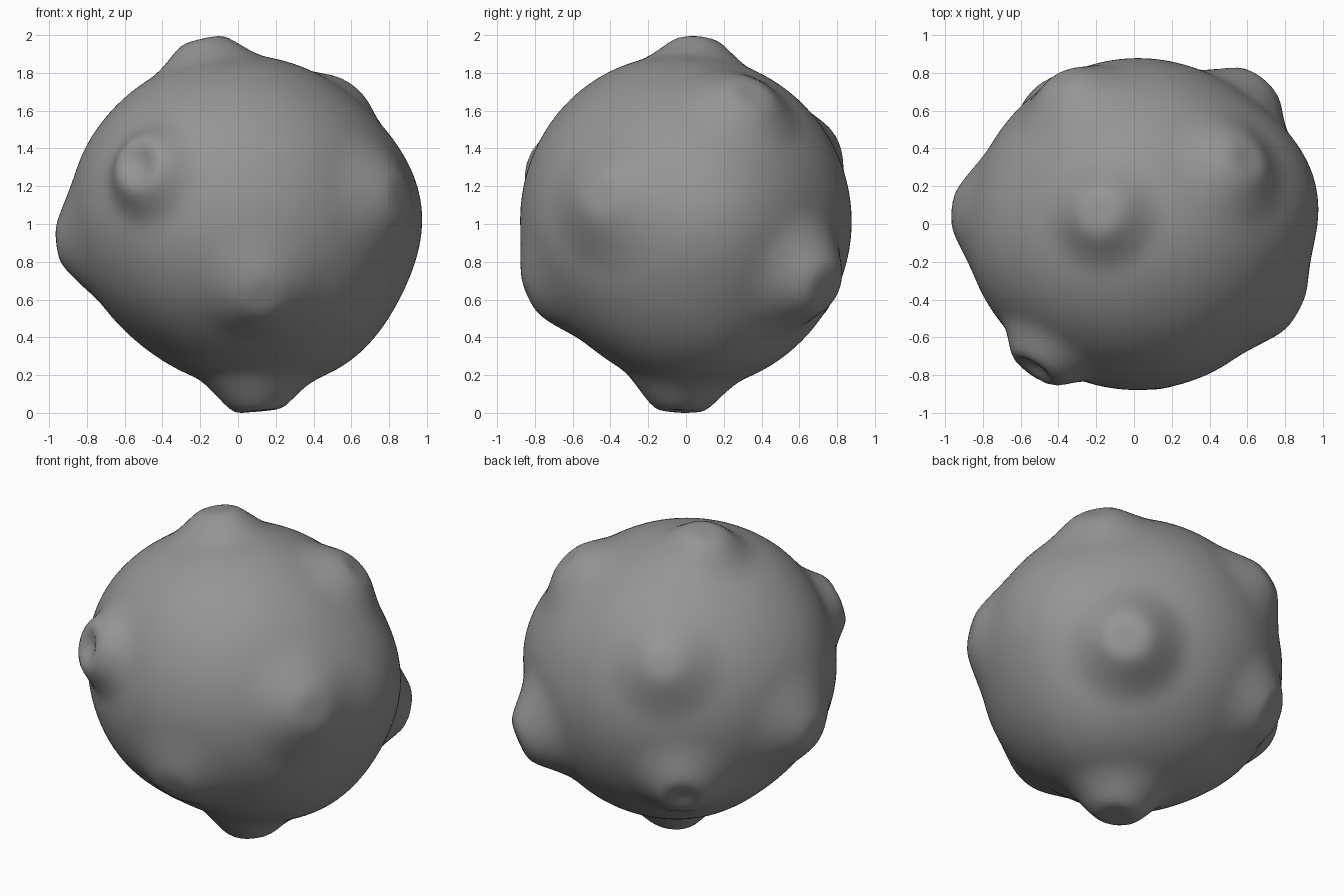
import bpy, bmesh, math
from mathutils import Vector

cube = bpy.data.objects.get("Cube")
if cube:
    bpy.data.objects.remove(cube, do_unlink=True)

CENTRE = Vector((0.02, 0, 1.02))
BODY_RADIUS = 0.878

# Crater mounds: rim centre, rim radius, foot radius, dish depth
MOUNDS = [
    ((-0.19, 0.06, 1.985), 0.12, 0.36, 0.0),   # top
    ((0.11, -0.03, 0.01), 0.13, 0.38, 0.01),   # bottom
    ((-0.96, 0.07, 0.90), 0.10, 0.42, 0.0),    # right side
    ((-0.54, -0.79, 1.33), 0.13, 0.34, 0.07),  # front hollow
    ((0.13, -0.83, 0.62), 0.11, 0.42, 0.0),    # front low
    ((0.60, 0.35, 1.71), 0.12, 0.40, 0.01),    # upper back left
    ((0.67, 0.74, 0.67), 0.13, 0.42, 0.0),     # lower back left
    ((-0.38, 0.77, 1.45), 0.10, 0.40, 0.0),    # upper back
    ((-0.47, 0.71, 0.59), 0.12, 0.40, 0.03),   # lower back
    ((0.86, -0.46, 1.16), 0.12, 0.45, 0.0),    # left side
]

# Broad swells and hollows of the body: direction, height, width
SWELLS = [
    ((1, 0.2, 0.05), 0.085, 0.50),
    ((0.6, 0.15, -0.75), 0.06, 0.50),
    ((-0.5, -0.4, 0.6), 0.035, 0.60),
    ((-0.95, -0.1, 0.2), 0.035, 0.45),
    ((-0.6, -0.2, -0.75), -0.045, 0.45),
    ((0, -0.6, -0.75), -0.04, 0.40),
]


def surface_radius(d):
    body = BODY_RADIUS
    for axis, height, width in SWELLS:
        a = d.angle(Vector(axis))
        body += height * math.exp(-(a / width) ** 2)
    rise = dent = 0
    for tip, rim, foot, dish in MOUNDS:
        v = Vector(tip) - CENTRE
        a = d.angle(v)
        if a < foot:
            # flat cap on the rim plane, hollow flanks running into the body
            top = v.length / math.cos(min(a, rim))
            flank = max(a - rim, 0) / (foot - rim)
            rise = max(rise, (top - body) * (1 - flank) ** 1.6)
            dent += dish * min(1, max(rim - a, 0) / (0.7 * rim))
    return body + rise - dent


# Lumpy body with mounds pushed out of a sphere
bm = bmesh.new()
bmesh.ops.create_icosphere(bm, subdivisions=6, radius=1)
for v in bm.verts:
    d = v.co.normalized()
    v.co = CENTRE + d * surface_radius(d)

# Soften the folds and rest on the ground
for step in range(4):
    bmesh.ops.smooth_vert(bm, verts=bm.verts, factor=0.5,
                          use_axis_x=True, use_axis_y=True, use_axis_z=True)
low = min(v.co.z for v in bm.verts)
bmesh.ops.translate(bm, verts=bm.verts, vec=(0, 0, -low))

mesh = bpy.data.meshes.new("cratered_rock")
bm.to_mesh(mesh)
bm.free()
rock = bpy.data.objects.new("cratered_rock", mesh)
bpy.context.collection.objects.link(rock)

# Plain grey stone
stone = bpy.data.materials.new("stone_grey")
stone.use_nodes = True
GREY = (0.3, 0.3, 0.3, 1)
stone.diffuse_color = GREY
stone.node_tree.nodes["Principled BSDF"].inputs["Base Color"].default_value = GREY
mesh.materials.append(stone)

bpy.context.view_layer.objects.active = rock
rock.select_set(True)
bpy.ops.object.shade_smooth_by_angle(angle=math.radians(60))
